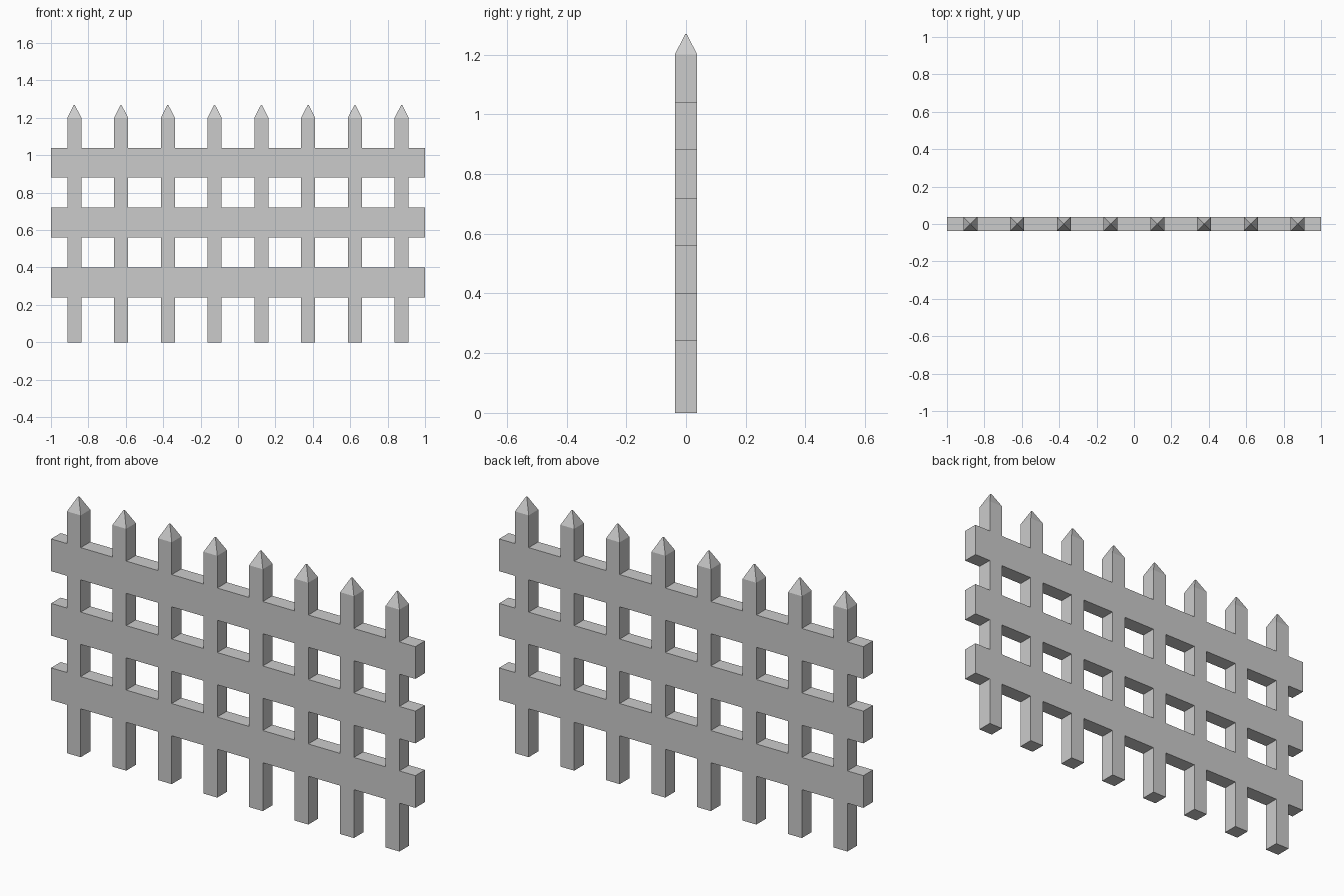
import bpy, bmesh, math
from mathutils import Vector

if "Cube" in bpy.data.objects:
    bpy.data.objects.remove(bpy.data.objects["Cube"])

HALF = 0.0375                                   # half thickness of pickets and rails
SHOULDER, TIP = 1.2, 1.268
PICKETS = [-0.875 + 0.25 * i for i in range(8)]
RAILS = [(0.24, 0.40), (0.56, 0.72), (0.88, 1.04)]

# Grid lines where pickets and rails begin and end
xs = [-1.0] + [c + s * HALF for c in PICKETS for s in (-1, 1)] + [1.0]
zs = [0.0] + [z for rail in RAILS for z in rail] + [SHOULDER]

# Flush lattice: fill the cells covered by a picket or a rail
bm = bmesh.new()
grid = [[bm.verts.new((x, -HALF, z)) for z in zs] for x in xs]
for i in range(len(xs) - 1):
    for j in range(len(zs) - 1):
        if i % 2 or j % 2:
            bm.faces.new((grid[i][j], grid[i + 1][j],
                          grid[i + 1][j + 1], grid[i][j + 1]))
bmesh.ops.delete(bm, geom=[v for v in bm.verts if not v.link_faces], context='VERTS')

# Thickness
ext = bmesh.ops.extrude_face_region(bm, geom=bm.faces[:], use_keep_orig=True)
moved = [g for g in ext["geom"] if isinstance(g, bmesh.types.BMVert)]
bmesh.ops.translate(bm, verts=moved, vec=(0, 2 * HALF, 0))
bmesh.ops.recalc_face_normals(bm, faces=bm.faces[:])

# Pointed picket tops, slightly blunt
tops = [f for f in bm.faces if all(abs(v.co.z - SHOULDER) < 1e-4 for v in f.verts)]
tips = bmesh.ops.extrude_discrete_faces(bm, faces=tops)["faces"]
for face in tips:
    c = face.calc_center_median()
    for v in face.verts:
        v.co = c + (v.co - c) * 0.08 + Vector((0, 0, TIP - SHOULDER))

# Merge the coplanar cells into clean flat faces
bmesh.ops.dissolve_limit(bm, angle_limit=math.radians(1),
                         verts=bm.verts[:], edges=bm.edges[:])
bmesh.ops.recalc_face_normals(bm, faces=bm.faces[:])

mesh = bpy.data.meshes.new("picket_fence")
bm.to_mesh(mesh)
bm.free()
bpy.context.collection.objects.link(bpy.data.objects.new("picket_fence", mesh))
